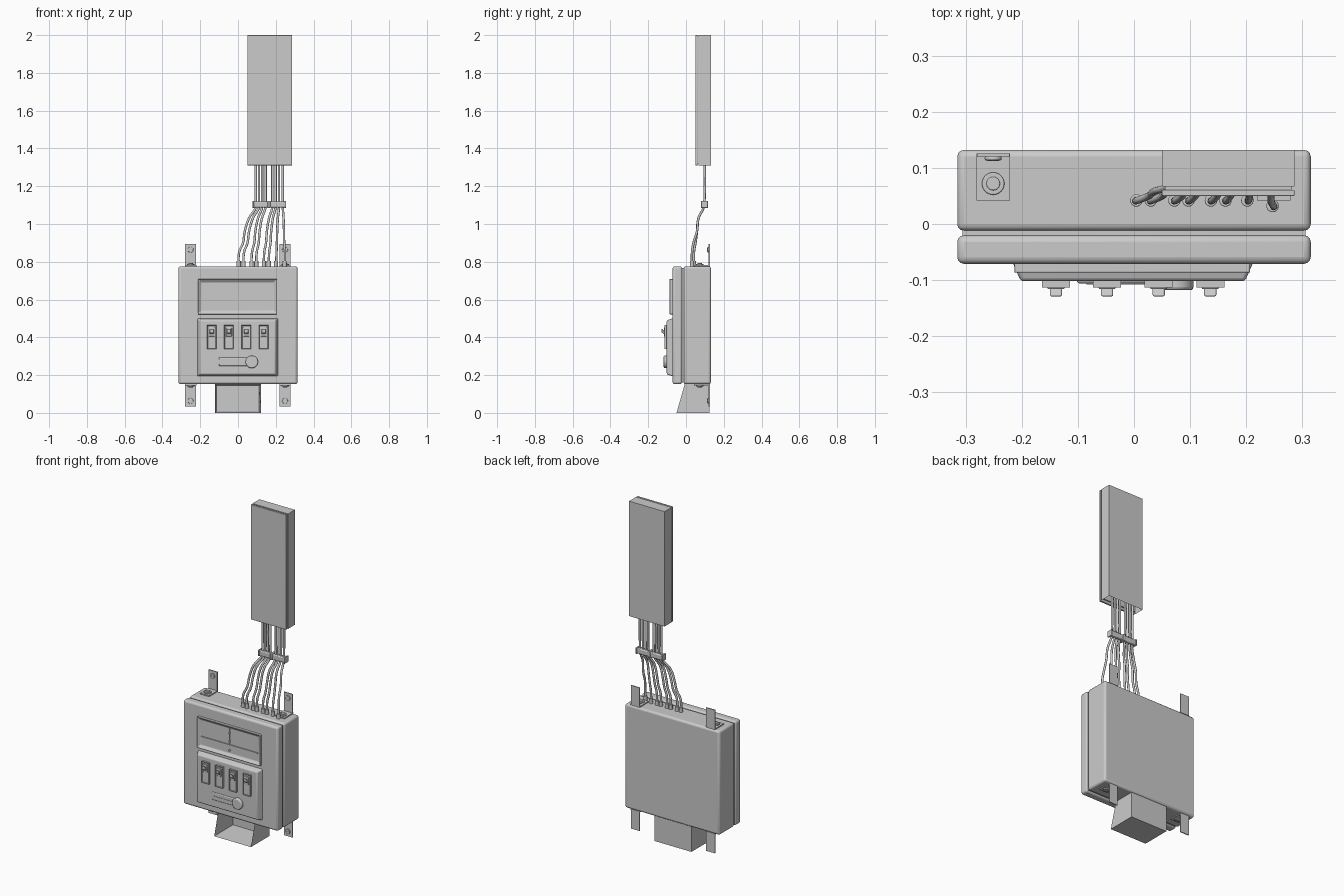
import bpy, bmesh
from mathutils import Vector, Matrix

if "Cube" in bpy.data.objects:
    bpy.data.objects.remove(bpy.data.objects["Cube"])


def finish(name, bm, bevel=0.0, segs=3, smooth=True):
    bmesh.ops.recalc_face_normals(bm, faces=bm.faces)
    me = bpy.data.meshes.new(name)
    bm.to_mesh(me)
    bm.free()
    ob = bpy.data.objects.new(name, me)
    bpy.context.collection.objects.link(ob)
    if bevel:
        m = ob.modifiers.new("Bevel", 'BEVEL')
        m.width, m.segments, m.limit_method = bevel, segs, 'ANGLE'
    if smooth:
        bpy.ops.object.select_all(action='DESELECT')
        ob.select_set(True)
        bpy.context.view_layer.objects.active = ob
        bpy.ops.object.shade_smooth_by_angle(angle=0.6)
    return ob


def box_bm(x, y, z):
    bm = bmesh.new()
    bmesh.ops.create_cube(bm, size=1)
    for v in bm.verts:
        v.co = Vector([(r[0] + r[1]) / 2 + c * (r[1] - r[0]) for c, r in zip(v.co, (x, y, z))])
    return bm


def box(name, x, y, z, bevel=0.0, segs=2):
    return finish(name, box_bm(x, y, z), bevel, segs, bevel > 0)


def recess(bm, direction, wall, shift):
    """Inset the face that looks along direction and push it inwards."""
    bm.normal_update()
    d = Vector(direction)
    f = max(bm.faces, key=lambda f: f.normal.dot(d))
    bmesh.ops.inset_region(bm, faces=[f], thickness=wall, use_even_offset=True)
    for v in f.verts:
        v.co += Vector(shift)
    return f


def disc(name, centre, axis, r, depth, bevel=0.0, r2=None, seg=32):
    bm = bmesh.new()
    rot = Vector((0, 0, 1)).rotation_difference(Vector(axis)).to_matrix().to_4x4()
    bmesh.ops.create_cone(bm, cap_ends=True, segments=seg, radius1=r, radius2=r if r2 is None else r2,
                          depth=depth, matrix=Matrix.Translation(centre) @ rot)
    return finish(name, bm, bevel)


def tube(name, pts, r):
    cu = bpy.data.curves.new(name, 'CURVE')
    cu.dimensions = '3D'
    cu.bevel_depth, cu.bevel_resolution, cu.resolution_u = r, 3, 5
    cu.use_fill_caps = True
    sp = cu.splines.new('BEZIER')
    sp.bezier_points.add(len(pts) - 1)
    for p, co in zip(sp.bezier_points, pts):
        p.co = co
        p.handle_left_type = p.handle_right_type = 'AUTO'
    ob = bpy.data.objects.new(name, cu)
    bpy.context.collection.objects.link(ob)


# Main housing: rear shell, front cover, and the recessed gasket between them
box("rear_shell", (-.315, .315), (-.012, .132), (.152, .776), .012, 3)
box("front_cover", (-.315, .315), (-.071, -.02), (.152, .776), .012, 3)
box("gasket", (-.306, .306), (-.04, .01), (.161, .767))

# Display window with raised frame and recessed glass
bm = box_bm((-.213, .207), (-.088, -.065), (.522, .708))
recess(bm, (0, -1, 0), .018, (0, .014, 0))
finish("window_frame", bm, .003, 2)
box("window_divider", (-.19, .185), (-.08, -.07), (.586, .593))
box("window_needle", (-.006, -.001), (-.079, -.072), (.593, .688))
for z in (.558, .612, .664):
    disc("window_pin", (-.003, -.077, z), (0, -1, 0), .006, .008, seg=12)

# Raised control panel with tapered sides
bm = box_bm((-.218, .214), (-.102, -.065), (.192, .502))
cx, cz = -.002, .347
for v in bm.verts:
    if v.co.y < -.09:
        v.co.x = cx + (v.co.x - cx) * .925
        v.co.z = cz + (v.co.z - cz) * .92
finish("control_panel", bm, .006)
box("panel_base", (-.213, .208), (-.078, -.065), (.196, .498), .004)

# Four toggle switches
for x in (-.139, -.048, .044, .136):
    bm = box_bm((x - .025, x + .025), (-.113, -.1), (.337, .464))
    recess(bm, (0, -1, 0), .004, (0, .003, 0))
    finish("switch_plate", bm, smooth=False)
    box("switch_socket", (x - .015, x + .015), (-.116, -.105), (.405, .452), .002)
    bm = box_bm((x - .011, x + .011), (-.129, -.11), (.412, .432))
    for v in bm.verts:
        if v.co.y < -.12:
            v.co.z += .014
    finish("switch_lever", bm, .003, 2)

# Slide control: rounded track and round knob
box("slider_track", (-.102, .09), (-.106, -.095), (.247, .294), .005)
box("slider_slot", (-.085, .06), (-.108, -.1), (.268, .273))
disc("slider_knob", (.073, -.107, .27), (0, -1, 0), .033, .022, .006)

# Outlet hood below the housing with a slanted open front
bm = box_bm((-.123, .121), (-.05, .124), (.0, .154))
for v in bm.verts:
    if v.co.y < 0 and v.co.z > .1:
        v.co.y = -.006
f = recess(bm, (0, -1, 0), .009, (0, 0, 0))
for v in f.verts:
    v.co.y = .114
finish("outlet_hood", bm, smooth=False)

# L-shaped mounting brackets with screws, mirrored top and bottom
for x in (-.251, .249):
    for base, s in ((.776, 1), (.152, -1)):
        def zr(a, b):
            return tuple(sorted((base + s * a, base + s * b)))
        box("bracket_foot", (x - .03, x + .03), (.042, .126), zr(0, .006))
        box("bracket_plate", (x - .029, x + .029), (.12, .126), zr(0, .118))
        c = (x, .072, base + s * .009)
        disc("foot_washer", c, (0, 0, s), .02, .008, .002)
        disc("foot_screw", (x, .072, base + s * .013), (0, 0, s), .012, .008, .002)
        z = base + s * .088
        disc("plate_screw", (x, .117, z), (0, -1, 0), .015, .007, .002)
        box("screw_cross", (x - .01, x + .01), (.112, .116), (z - .002, z + .002))
        box("screw_cross", (x - .002, x + .002), (.112, .116), (z - .01, z + .01))

# Wall trunking: channel open at the bottom, and its front cover
bm = box_bm((.05, .286), (.067, .132), (1.31, 2))
recess(bm, (0, 0, -1), .008, (0, 0, .12))
finish("trunking_channel", bm, smooth=False)
box("trunking_seam", (.055, .281), (.055, .075), (1.32, 1.995))
box("trunking_cover", (.05, .286), (.05, .061), (1.31, 2), .002)

# Eight cables fanning out from the trunking to the housing
bottoms = (.004, .03, .072, .097, .137, .163, .202, .247)
tops = (.094, .111, .128, .146, .182, .199, .217, .237)
for i, (b, t) in enumerate(zip(bottoms, tops)):
    y = .042 if i < 7 else .032
    pts = [(b, y, .77), (b + .002, y, .85), (b + (t - b) * .25, y + .008, .9),
           (b + (t - b) * .35, .058, .96), (b + (t - b) * .6, .066, 1.03),
           (t, .094, 1.09), (t, .098, 1.13), (t, .098, 1.43)]
    tube("cable", pts, .0065)
    disc("cable_gland", (b, y, .787), (0, 0, 1), .011, .035, .002, seg=20)

# Two cable clamps with raised end bands
for x0, x1 in ((.08, .161), (.167, .25)):
    box("cable_clamp", (x0, x1), (.083, .113), (1.088, 1.12), .005)
    for x in (x0, x1):
        box("clamp_band", (x - .004, x + .004), (.08, .116), (1.085, 1.123), .002)
